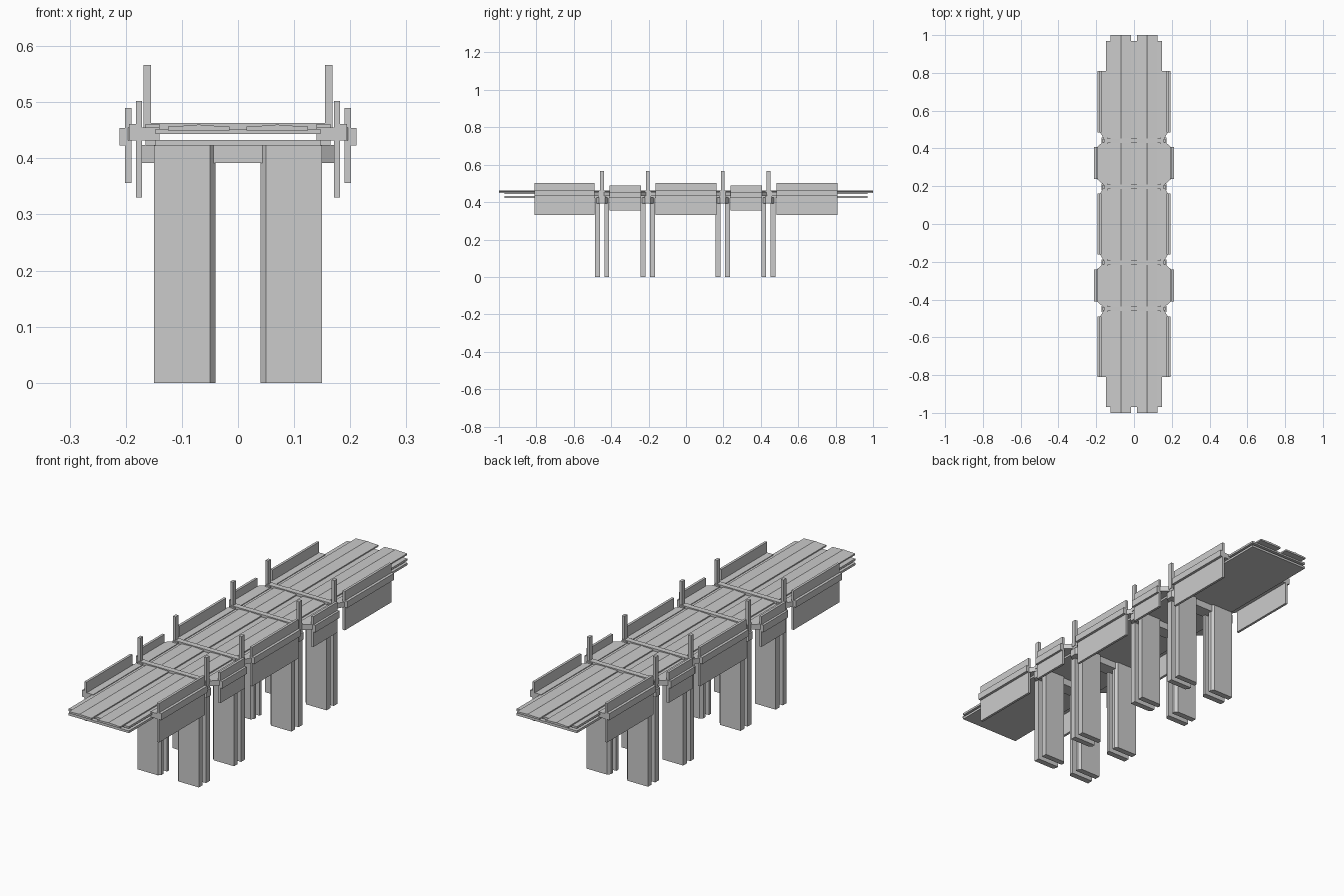
import bpy, bmesh

if "Cube" in bpy.data.objects:
    bpy.data.objects.remove(bpy.data.objects["Cube"])

SHIFT = -0.004  # supports sit slightly off centre along the span


def prism(name, pts, lo, hi, axis='z'):
    """Extrude a closed 2D profile: xy along z, or xz along y."""
    bm = bmesh.new()
    if axis == 'z':
        verts = [bm.verts.new((a, b, lo)) for a, b in pts]
        move = (0, 0, hi - lo)
    else:
        verts = [bm.verts.new((a, lo, b)) for a, b in pts]
        move = (0, hi - lo, 0)
    face = bm.faces.new(verts)
    ext = bmesh.ops.extrude_face_region(bm, geom=[face])
    moved = [g for g in ext['geom'] if isinstance(g, bmesh.types.BMVert)]
    bmesh.ops.translate(bm, verts=moved, vec=move)
    bmesh.ops.recalc_face_normals(bm, faces=bm.faces[:])
    mesh = bpy.data.meshes.new(name)
    bm.to_mesh(mesh)
    bm.free()
    obj = bpy.data.objects.new(name, mesh)
    bpy.context.collection.objects.link(obj)
    return obj


def box(name, x0, x1, y0, y1, z0, z1):
    return prism(name, [(x0, y0), (x1, y0), (x1, y1), (x0, y1)], z0, z1)


def mirrored(obj):
    obj.modifiers.new("mirror_x", 'MIRROR').use_axis[0] = True
    return obj


# Deck layers
box("lower_deck", -0.147, 0.147, -0.97, 0.97, 0.423, 0.433)
box("upper_deck", -0.147, 0.147, -0.97, 0.97, 0.443, 0.452)

# Raised lanes with a shallow central ridge
mirrored(prism("lane", [(0.015, 0.450), (0.125, 0.450), (0.125, 0.457), (0.075, 0.459),
                        (0.070, 0.461), (0.065, 0.459), (0.015, 0.457)], -1, 1, 'y'))


# Side girder and guard panel for one span; tapered ends meet the supports
def side_span(kind, y0, y1, taper0, taper1, xp, xr, z0, z1, rib0, rib1):
    pts = [(0.14, y0 - taper0), (0.162, y0 - taper0), (xr - 0.015, y0), (xr - 0.015, y1),
           (0.162, y1 + taper1), (0.14, y1 + taper1)]
    if not taper0:
        pts = pts[:1] + pts[2:]
    if not taper1:
        pts = pts[:-2] + pts[-1:]
    mirrored(prism(kind + "_girder", pts, 0.432, 0.455))
    mirrored(box(kind + "_guard_panel", xp, xp + 0.011, y0, y1, z0, z1))
    mirrored(box(kind + "_outer_rib", xp + 0.005, xr, y0, y1, rib0, rib1))


for y0, y1, t0, t1 in [(-0.81, -0.49, 0, 0.03), (-0.162, 0.162, 0.03, 0.03),
                       (0.485, 0.81, 0.03, 0)]:
    side_span("long", y0, y1, t0, t1, 0.171, 0.194, 0.33, 0.502, 0.432, 0.461)
for y0, y1 in [(-0.41, -0.24), (0.238, 0.407)]:
    side_span("short", y0, y1, 0.03, 0.03, 0.19, 0.211, 0.356, 0.49, 0.423, 0.454)

# Supports: crossbeam, deck strip, posts and paired piers
for yc in (-0.445, -0.2, 0.2, 0.445):
    y = yc + SHIFT
    w = 0.03
    prism("crossbeam", [(-0.15, y - w), (0.15, y - w), (0.172, y - 0.015), (0.172, y + 0.015),
                        (0.15, y + w), (-0.15, y + w), (-0.172, y + 0.015),
                        (-0.172, y - 0.015)], 0.392, 0.424)
    box("deck_strip", -0.165, 0.165, y - 0.012, y + 0.012, 0.450, 0.463)
    mirrored(box("beam_end_block", 0.14, 0.165, y - 0.018, y + 0.018, 0.42, 0.461))
    mirrored(box("marker_post", 0.155, 0.168, y - 0.010, y + 0.010, 0.44, 0.566))
    for s in (-1, 1):
        a, b = y + s * 0.012, y + s * 0.038
        mirrored(prism("pier", [(0.04, a), (0.15, a), (0.15, b), (0.05, b),
                                (0.04, b - s * 0.012)], 0, 0.423))
